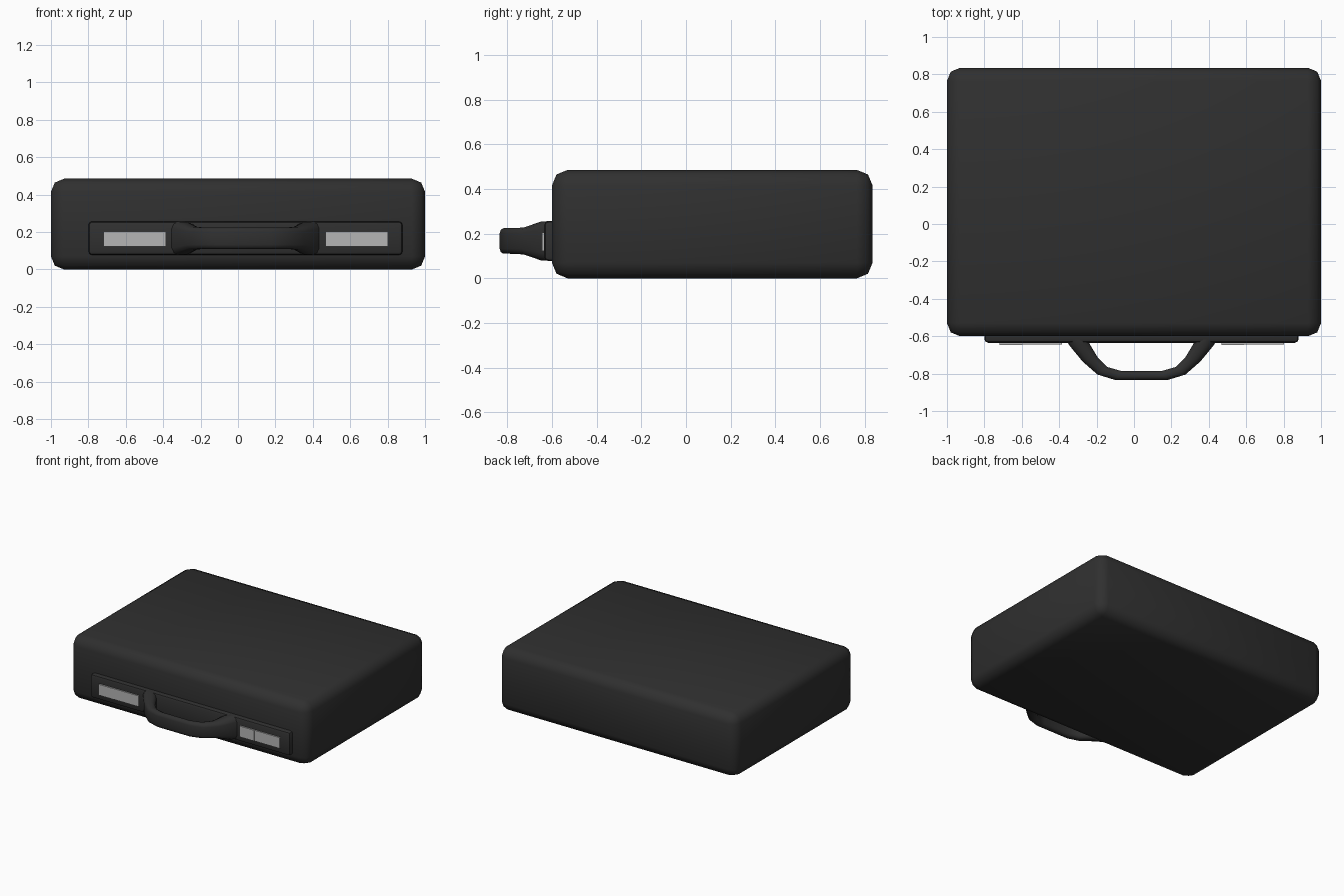
import bpy, bmesh, math
from mathutils import Vector

if "Cube" in bpy.data.objects:
    bpy.data.objects.remove(bpy.data.objects["Cube"])


def material(name, rgb):
    m = bpy.data.materials.new(name)
    m.diffuse_color = (*rgb, 1)
    m.use_nodes = True
    m.node_tree.nodes["Principled BSDF"].inputs["Base Color"].default_value = m.diffuse_color
    return m


BLACK = material("black leather", (0.029, 0.029, 0.029))
SILVER = material("silver metal", (0.46, 0.46, 0.46))


def finish(bm, name, mat, angle=40):
    bmesh.ops.recalc_face_normals(bm, faces=bm.faces)
    me = bpy.data.meshes.new(name)
    bm.to_mesh(me)
    bm.free()
    me.materials.append(mat)
    ob = bpy.data.objects.new(name, me)
    bpy.context.collection.objects.link(ob)
    bpy.ops.object.select_all(action='DESELECT')
    ob.select_set(True)
    bpy.context.view_layer.objects.active = ob
    bpy.ops.object.shade_smooth_by_angle(angle=math.radians(angle))
    return ob


def box(lo, hi, bevel=0.0, segments=2):
    bm = bmesh.new()
    bmesh.ops.create_cube(bm, size=1)
    for v in bm.verts:
        v.co = Vector([lo[i] + (v.co[i] + 0.5) * (hi[i] - lo[i]) for i in range(3)])
    if bevel:
        bmesh.ops.bevel(bm, geom=bm.edges[:], offset=bevel, segments=segments,
                        profile=0.5, affect='EDGES')
    return bm


# Case shell: one rounded box cut into base and lid at the seam
SEAM = 0.255
for name, side in (("case_base", 1), ("case_lid", -1)):
    bm = box((-1, -0.6, 0), (1, 0.835, 0.485), 0.07)
    bmesh.ops.bisect_plane(bm, geom=bm.verts[:] + bm.edges[:] + bm.faces[:],
                           plane_co=(0, 0, SEAM), plane_no=(0, 0, side), clear_outer=True)
    finish(bm, name, BLACK, 60)

# Mounting plate on the front
CX, CZ = 0.04, 0.167
finish(box((CX - 0.84, -0.635, CZ - 0.09), (CX + 0.84, -0.56, CZ + 0.09), 0.02), "front_plate", BLACK)

# Latches: a short and a long metal plate each
for label, x in (("left", -0.72), ("right", 0.467)):
    finish(box((x, -0.647, 0.122), (x + 0.122, -0.63, 0.204)), label + "_latch_hinge", SILVER)
    finish(box((x + 0.122, -0.645, 0.122), (x + 0.335, -0.63, 0.204)), label + "_latch_flap", SILVER)

# Handle: rounded section lofted along a U; outer x,y / inner x,y / half height
half = [
    (0.41, -0.61, 0.295, -0.61, 0.089),
    (0.385, -0.65, 0.275, -0.645, 0.087),
    (0.315, -0.735, 0.235, -0.712, 0.060),
    (0.235, -0.805, 0.182, -0.765, 0.057),
    (0.14, -0.834, 0.105, -0.787, 0.057),
]
stations = half + [(-a, b, -c, d, h) for a, b, c, d, h in reversed(half)]
bm = bmesh.new()
rings = []
for ox, oy, ix, iy, h in stations:
    ring = []
    for t, z in ((0, -0.6), (0, 0.6), (0.1, 0.87), (0.35, 1),
                 (0.65, 1), (0.9, 0.87), (1, 0.6), (1, -0.6),
                 (0.9, -0.87), (0.65, -1), (0.35, -1), (0.1, -0.87)):
        ring.append(bm.verts.new((CX + ox + (ix - ox) * t, oy + (iy - oy) * t, CZ + h * z)))
    rings.append(ring)
for a, b in zip(rings, rings[1:]):
    for i in range(len(a)):
        j = (i + 1) % len(a)
        bm.faces.new((a[i], a[j], b[j], b[i]))
bm.faces.new(rings[0])
bm.faces.new(rings[-1])
finish(bm, "handle", BLACK, 60)
